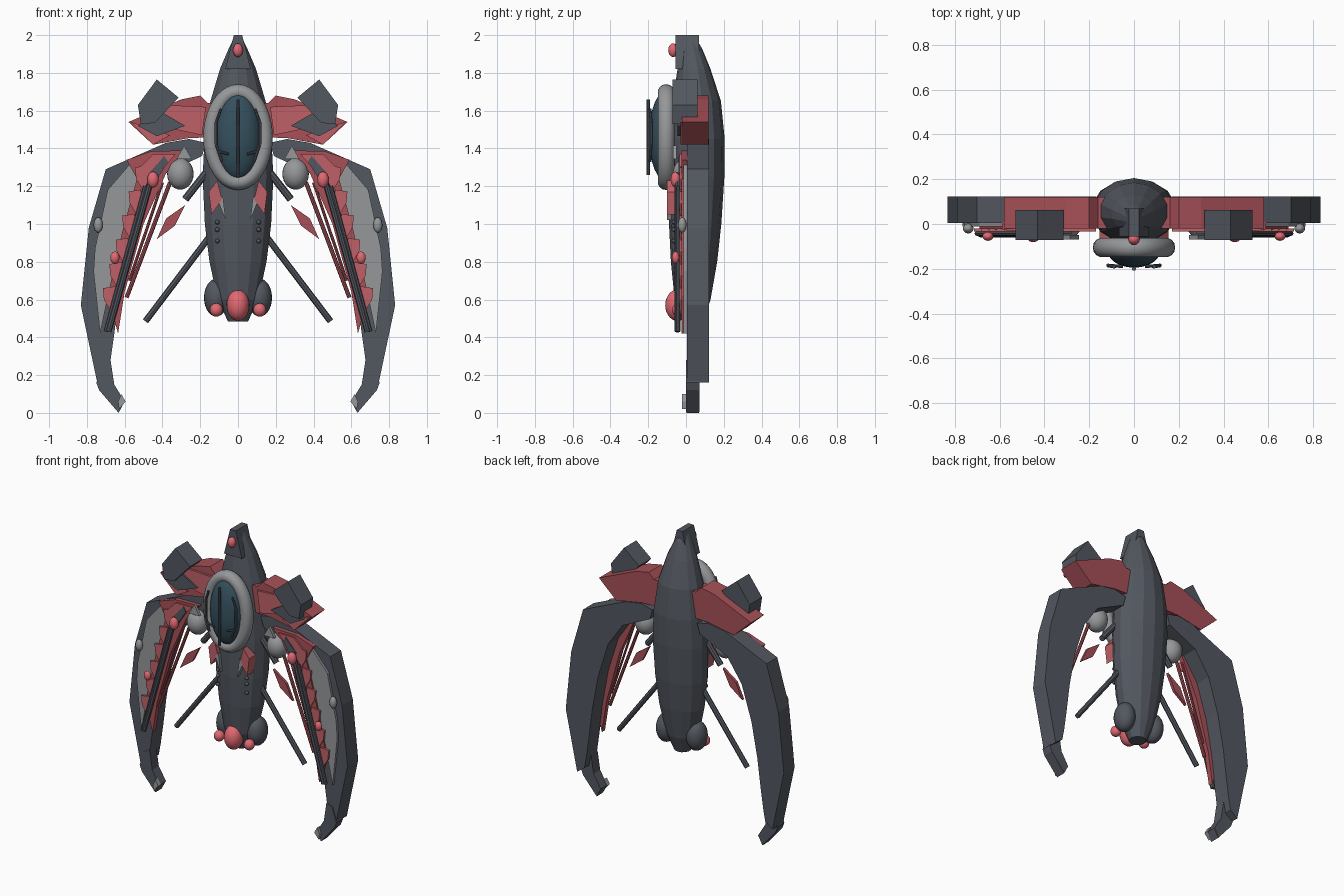
import bpy, bmesh, math
from mathutils import Vector

if "Cube" in bpy.data.objects:
    bpy.data.objects.remove(bpy.data.objects["Cube"])


def material(name, rgb):
    m = bpy.data.materials.new(name)
    m.diffuse_color = (*rgb, 1)
    m.use_nodes = True
    m.node_tree.nodes["Principled BSDF"].inputs["Base Color"].default_value = m.diffuse_color
    return m


DARK = material("dark_metal", (0.085, 0.095, 0.115))
LIGHT = material("light_metal", (0.30, 0.31, 0.32))
RED = material("red_panel", (0.38, 0.08, 0.095))
RED2 = material("light_red_panel", (0.52, 0.12, 0.135))
GLOW = material("red_lamp", (0.75, 0.14, 0.17))
GLASS = material("dark_glass", (0.035, 0.08, 0.11))


def finish(name, bm, mat, smooth=False):
    bmesh.ops.recalc_face_normals(bm, faces=bm.faces)
    for f in bm.faces:
        f.smooth = smooth
    me = bpy.data.meshes.new(name)
    bm.to_mesh(me)
    bm.free()
    me.materials.append(mat)
    ob = bpy.data.objects.new(name, me)
    bpy.context.collection.objects.link(ob)
    return ob


def sides(mirror):
    return (("right_", 1), ("left_", -1)) if mirror else (("", 1),)


def plate(name, pts, y0, y1, mat, mirror=True):
    """Front-view outline (x, z) extruded from y0 to y1."""
    for tag, s in sides(mirror):
        bm = bmesh.new()
        a = [bm.verts.new((s * x, y0, z)) for x, z in pts]
        b = [bm.verts.new((s * x, y1, z)) for x, z in pts]
        bm.faces.new(a)
        bm.faces.new(b[::-1])
        for i in range(len(pts)):
            j = (i + 1) % len(pts)
            bm.faces.new((a[i], a[j], b[j], b[i]))
        finish(tag + name, bm, mat)


def ball(name, c, r, mat, mirror=True):
    for tag, s in sides(mirror):
        bm = bmesh.new()
        bmesh.ops.create_uvsphere(bm, u_segments=24, v_segments=14, radius=1)
        for v in bm.verts:
            v.co = Vector((s * c[0] + v.co.x * r[0], c[1] + v.co.y * r[1], c[2] + v.co.z * r[2]))
        finish(tag + name, bm, mat, True)


def rod(name, p, q, r, mat, mirror=True, n=8):
    for tag, s in sides(mirror):
        a, b = Vector((s * p[0], p[1], p[2])), Vector((s * q[0], q[1], q[2]))
        bm = bmesh.new()
        bmesh.ops.create_cone(bm, cap_ends=True, segments=n, radius1=r, radius2=r, depth=(b - a).length)
        rot = (b - a).to_track_quat('Z', 'Y')
        for v in bm.verts:
            v.co = rot @ v.co + (a + b) / 2
        finish(tag + name, bm, mat)


# Hull: rings of (z, half width, front y, back y)
rings = [(2.0, .015, -.01, .04), (1.93, .05, -.03, .085), (1.82, .098, -.045, .13),
         (1.65, .15, -.07, .185), (1.45, .182, -.09, .205), (1.25, .192, -.09, .203),
         (1.0, .18, -.09, .187), (.8, .155, -.08, .165), (.6, .11, -.06, .13), (.485, .055, -.02, .09)]
N = 14
bm = bmesh.new()
loops = []
for z, w, f, b in rings:
    loops.append([bm.verts.new((w * math.sin(t), (f + b) / 2 - (b - f) / 2 * math.cos(t), z))
                  for t in (2 * math.pi * k / N for k in range(N))])
for lo, hi in zip(loops, loops[1:]):
    for k in range(N):
        bm.faces.new((lo[k], lo[(k + 1) % N], hi[(k + 1) % N], hi[k]))
bm.faces.new(loops[0])
bm.faces.new(loops[-1])
finish("hull", bm, DARK)

# Nose block and lamp
plate("nose_block", [(-.022, 2), (.022, 2), (.068, 1.82), (-.068, 1.82)], -.055, .07, DARK, False)
ball("nose_lamp", (0, -.068, 1.92), (.026, .026, .036), GLOW, False)

# Cockpit: oval rim, glass and frame bars
bm = bmesh.new()
U, V = 40, 14
grid = [[bm.verts.new(((.142 + .042 * math.cos(v)) * math.cos(u), -.105 + .044 * math.sin(v),
                       1.46 + (.24 + .04 * math.cos(v)) * math.sin(u)))
         for v in (2 * math.pi * j / V for j in range(V))]
        for u in (2 * math.pi * i / U for i in range(U))]
for i in range(U):
    for j in range(V):
        i2, j2 = (i + 1) % U, (j + 1) % V
        bm.faces.new((grid[i][j], grid[i2][j], grid[i2][j2], grid[i][j2]))
finish("cockpit_rim", bm, LIGHT, True)
ball("cockpit_glass", (0, -.115, 1.465), (.12, .08, .23), GLASS, False)
rod("glass_center_bar", (0, -.2, 1.26), (0, -.2, 1.66), .009, DARK, False)
rod("glass_side_bar_lower", (.085, -.19, 1.33), (.115, -.185, 1.42), .008, DARK)
rod("glass_side_bar_middle", (.115, -.185, 1.42), (.115, -.185, 1.54), .009, DARK)
rod("glass_side_bar_upper", (.115, -.185, 1.54), (.09, -.19, 1.61), .008, DARK)
rod("glass_cross_bar", (.05, -.19, 1.37), (.105, -.185, 1.385), .007, DARK)

# Shoulders with layered panels and box pods
plate("shoulder", [(.1, 1.64), (.16, 1.64), (.2, 1.68), (.3, 1.66), (.58, 1.54), (.45, 1.42),
                   (.26, 1.455), (.1, 1.46)], -.02, .12, RED)
plate("shoulder_upper_panel", [(.17, 1.62), (.39, 1.63), (.41, 1.56), (.33, 1.5), (.19, 1.47)],
      -.034, -.02, RED2)
plate("shoulder_tip_panel", [(.36, 1.47), (.45, 1.42), (.57, 1.54), (.5, 1.52)], -.03, -.02, RED2)
plate("shoulder_grey_inset", [(.28, 1.52), (.40, 1.59), (.53, 1.52), (.43, 1.465)], -.045, -.02, DARK)
plate("shoulder_pod", [(.43, 1.765), (.53, 1.63), (.515, 1.53), (.44, 1.535), (.315, 1.67)],
      -.072, .062, DARK)

# Curved wings and claws
plate("wing", [(.17, 1.43), (.26, 1.45), (.38, 1.43), (.70, 1.29), (.79, .98), (.832, .57), (.745, .16),
               (.69, .2), (.675, .28), (.655, .42), (.63, .62), (.585, .86), (.51, 1.1), (.40, 1.26),
               (.19, 1.36)], .005, .122, DARK)
plate("wing_claw", [(.675, .28), (.72, .26), (.75, .16), (.735, .12), (.635, .005), (.6, .06),
                    (.655, .15)], 0, .072, DARK)
plate("claw_root", [(.6, .06), (.655, .15), (.735, .12), (.632, 0)], .002, .07, DARK)
plate("claw_tip", [(.595, .06), (.618, .1), (.635, .06), (.63, .02)], -.02, .01, LIGHT)

# Wing face panels
plate("wing_grey_panel", [(.5, 1.34), (.57, 1.32), (.69, 1.18), (.757, .87), (.765, .75), (.73, .42),
                          (.66, .75), (.59, 1.0), (.5, 1.2)], -.012, .01, LIGHT)
plate("wing_red_panel", [(.28, 1.39), (.46, 1.385), (.59, 1.34), (.535, 1.24), (.61, .97), (.69, .62),
                         (.635, .42), (.60, .64), (.5, 1.0), (.38, 1.27)], -.024, .01, RED)
for k in range(6):
    t = k / 5
    x, z = .50 + .17 * t, 1.25 - .64 * t
    plate(f"wing_scale_{k + 1}", [(x - .02, z + .06), (x + .045, z + .05), (x + .04, z - .01),
                                  (x + .005, z - .07), (x - .03, z - .02)], -.034, -.02, RED2)
plate("wing_top_panel", [(.33, 1.37), (.45, 1.37), (.52, 1.30), (.46, 1.22)], -.034, -.02, RED2)
plate("wing_dark_inset", [(.39, 1.36), (.47, 1.27), (.44, 1.22), (.37, 1.33)], -.04, -.02, DARK)

# Wing guns, lamps and slim rods
rod("gun_inner_barrel", (.45, -.045, 1.27), (.685, -.045, .43), .015, DARK)
rod("gun_outer_barrel", (.49, -.042, 1.2), (.70, -.042, .43), .012, DARK)
ball("gun_upper_lamp", (.45, -.055, 1.235), (.03, .026, .042), GLOW)
ball("gun_lower_lamp", (.652, -.055, .822), (.024, .02, .032), GLOW)
ball("wing_outer_stud", (.74, -.02, .995), (.024, .022, .04), LIGHT)
rod("wing_red_rod", (.36, -.015, 1.22), (.59, -.015, .61), .011, RED)
rod("wing_red_rod_inner", (.40, -.01, 1.22), (.575, -.01, .7), .008, RED)
plate("floating_fin", [(.28, 1.1), (.38, 1.03), (.43, .92), (.335, .99)], -.02, 0, RED)

# Side orbs, spikes and struts
ball("side_orb", (.305, .0, 1.265), (.07, .07, .083), LIGHT)
plate("orb_spike", [(.285, 1.415), (.245, 1.345), (.325, 1.345)], -.07, -.05, LIGHT)
rod("upper_strut", (.17, .02, 1.27), (.28, .02, 1.13), .02, DARK)
rod("lower_strut", (.13, .03, .96), (.49, .03, .485), .017, DARK)

# Fins and studs on the front of the hull
plate("belly_red_fin", [(.11, 1.23), (.155, 1.17), (.14, 1.05), (.085, 1.13)], -.1, -.03, RED2)
plate("belly_grey_fin", [(.08, 1.15), (.105, 1.12), (.065, 1.02)], -.1, -.05, LIGHT)
for k, z in enumerate((1.01, .97, .91)):
    ball(f"belly_stud_{k + 1}", (.11, -.062, z), (.012, .014, .012), DARK)

# Tail pods and lamps
ball("tail_pod", (.115, .045, .61), (.065, .075, .1), DARK)
ball("tail_lamp", (0, -.045, .57), (.06, .065, .083), GLOW, False)
ball("tail_side_lamp", (.115, -.04, .545), (.034, .034, .036), GLOW)
